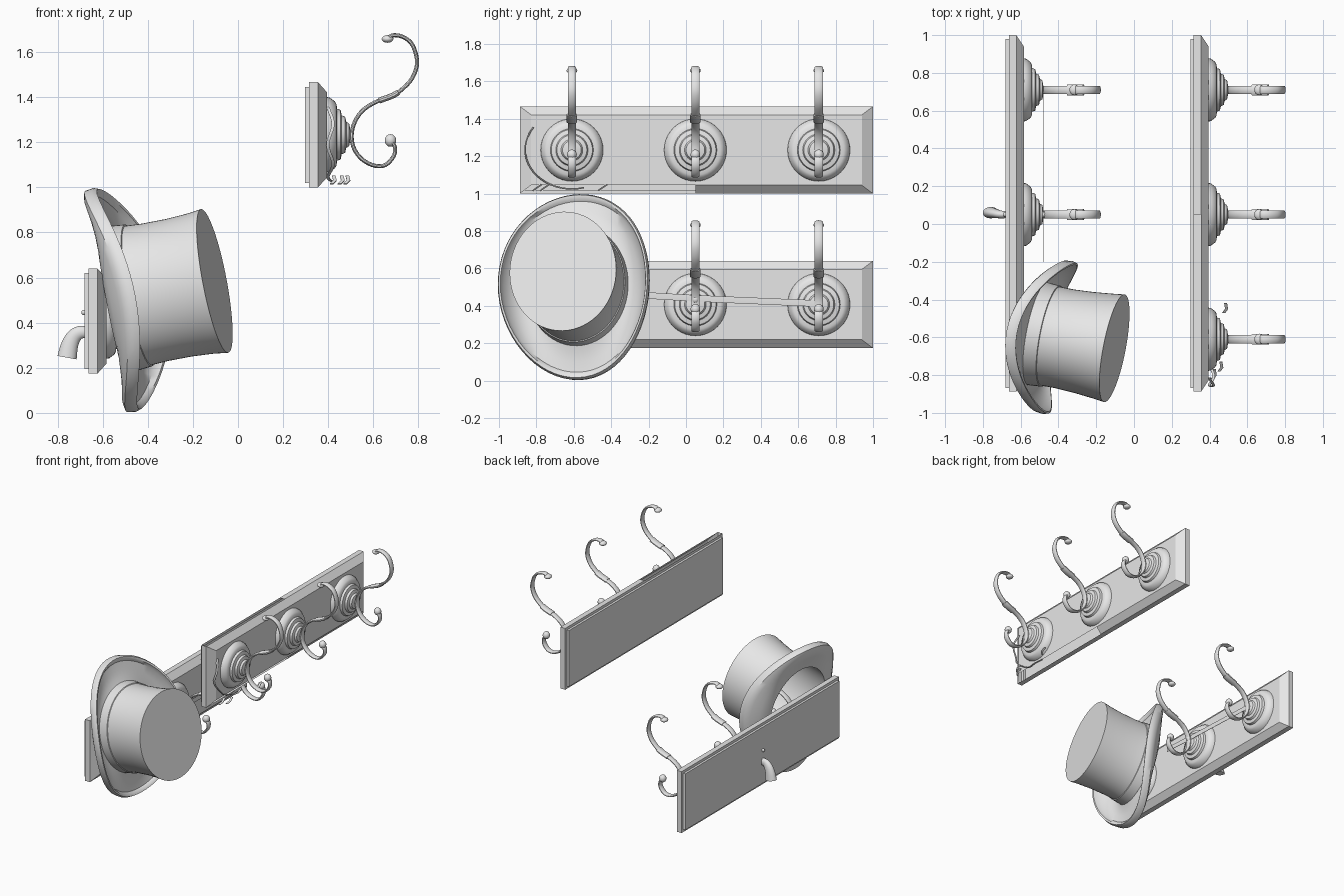
import bpy, bmesh, math
from mathutils import Vector

if "Cube" in bpy.data.objects:
    bpy.data.objects.remove(bpy.data.objects["Cube"])

grey = bpy.data.materials.new("light_grey")
grey.use_nodes = True
grey.diffuse_color = (0.8, 0.8, 0.8, 1)
grey.node_tree.nodes["Principled BSDF"].inputs["Base Color"].default_value = (0.8, 0.8, 0.8, 1)


def finish(name, bm, smooth=True):
    bmesh.ops.recalc_face_normals(bm, faces=bm.faces[:])
    mesh = bpy.data.meshes.new(name)
    bm.to_mesh(mesh)
    bm.free()
    mesh.materials.append(grey)
    ob = bpy.data.objects.new(name, mesh)
    bpy.context.collection.objects.link(ob)
    if smooth:
        bpy.ops.object.select_all(action='DESELECT')
        ob.select_set(True)
        bpy.context.view_layer.objects.active = ob
        bpy.ops.object.shade_smooth_by_angle(angle=math.radians(40))
    return ob


def loft(rings, caps=True):
    """Skin a list of rings that have equal point counts."""
    bm = bmesh.new()
    loops = [[bm.verts.new(p) for p in ring] for ring in rings]
    n = len(loops[0])
    for a, b in zip(loops, loops[1:]):
        for i in range(n):
            j = (i + 1) % n
            bm.faces.new((a[i], a[j], b[j], b[i]))
    if caps:
        bm.faces.new(loops[0])
        bm.faces.new(loops[-1])
    return bm


def ellipse(centre, u, v, n):
    turn = [2 * math.pi * i / n for i in range(n)]
    return [centre + u * math.cos(t) + v * math.sin(t) for t in turn]


def smooth_path(pts, steps=4):
    """Catmull-Rom interpolation through the points."""
    pts = [Vector(p) for p in pts]
    ext = [pts[0] * 2 - pts[1]] + pts + [pts[-1] * 2 - pts[-2]]
    out = []
    for a, b, c, d in zip(ext, ext[1:], ext[2:], ext[3:]):
        for k in range(steps):
            t = k / steps
            out.append(0.5 * (2 * b + (c - a) * t + (2 * a - 5 * b + 4 * c - d) * t * t
                              + (3 * b - a - 3 * c + d) * t ** 3))
    return out + [pts[-1]]


def strip(name, pts, side, thin, wide, n=10, widen=None):
    """Sweep an ellipse along a path; side is the direction of the wide axis."""
    rings = []
    for i, p in enumerate(pts):
        tangent = (pts[min(i + 1, len(pts) - 1)] - pts[max(i - 1, 0)]).normalized()
        normal = tangent.cross(side).normalized()
        k = 1 + (widen or 0) * i / (len(pts) - 1)
        rings.append(ellipse(p, normal * thin * k, side * wide * k, n))
    return finish(name, loft(rings))


def ball(name, centre, size):
    bm = bmesh.new()
    bmesh.ops.create_uvsphere(bm, u_segments=14, v_segments=8, radius=1)
    for v in bm.verts:
        v.co = Vector(centre) + Vector([a * b for a, b in zip(v.co, size)])
    return finish(name, bm)


X, Y, Z = Vector((1, 0, 0)), Vector((0, 1, 0)), Vector((0, 0, 1))

# Rack parts, measured from the middle of the board's front face
ROSETTE = [(-0.005, 0.168), (0.012, 0.165), (0.035, 0.148), (0.042, 0.135), (0.044, 0.115),
           (0.06, 0.11), (0.065, 0.086), (0.08, 0.08), (0.085, 0.058), (0.098, 0.05),
           (0.103, 0.022), (0.112, 0.018)]
HOOK = [(.269, .427), (.291, .441), (.331, .436), (.371, .409), (.393, .361), (.398, .307),
        (.376, .249), (.336, .205), (.291, .174), (.211, .143), (.153, .103), (.118, .045),
        (.109, -.013), (.122, -.066), (.158, -.111), (.211, -.137), (.26, -.133),
        (.296, -.093), (.3, -.053), (.282, -.026)]


def board(name, x, z, broken):
    # depth behind the face, then inset along y and z
    steps = [(-0.097, 0.02, 0.02), (-0.08, 0.02, 0.02), (-0.08, 0, 0), (-0.04, 0, 0), (0, 0.06, 0.045)]
    rings = []
    for d, iy, iz in steps:
        y0, y1, h = -0.888 + iy, 1 - iy, 0.233 - iz
        rings.append([Vector((x + d, y, z + k)) for y, k in ((y0, -h), (y1, -h), (y1, h), (y0, h))])
    bm = loft(rings)
    if broken:
        # open seams along the bottom bevel and the top wall
        bmesh.ops.recalc_face_normals(bm, faces=bm.faces[:])
        bmesh.ops.bisect_plane(bm, geom=bm.verts[:] + bm.edges[:] + bm.faces[:],
                               plane_co=(0, 0.05, 0), plane_no=Y)
        gone = []
        for f in bm.faces:
            c = f.calc_center_median()
            bevel = f.normal.z < -0.3 and f.normal.x > 0.3
            wall = f.normal.z > 0.9 and c.z > z + 0.22
            if c.y < 0.05 and (bevel or wall):
                gone.append(f)
        bmesh.ops.delete(bm, geom=gone, context='FACES')
    finish(name, bm, smooth=False)


def rack(prefix, x, z, broken=False):
    board(prefix + "_board", x, z, broken)
    for i, y in enumerate((-0.61, 0.05, 0.71)):
        tag = f"_{i + 1}"
        base = Vector((x, y, z))
        rings = [ellipse(base + X * d, Y * r, Z * r, 40) for d, r in ROSETTE]
        finish(prefix + "_rosette" + tag, loft(rings))
        path = smooth_path([base + Vector((a, 0, b)) for a, b in HOOK])
        strip(prefix + "_hook" + tag, path, Y, 0.009, 0.023)
        strip(prefix + "_hook_collar" + tag, path[30:36], Y, 0.013, 0.03)
        ball(prefix + "_hook_top_tip" + tag, base + Vector((.268, 0, .425)), (.027, .029, .017))
        ball(prefix + "_hook_low_tip" + tag, base + Vector((.281, 0, -.025)), (.026, .026, .028))


rack("upper", 0.395, 1.233, broken=True)
rack("lower", -0.583, 0.407)

# Top hat, in its own tilted frame
N = Vector((1, -0.19, 0.19)).normalized()
U = (Y - N * Y.dot(N)).normalized()
V = U.cross(N)
if V.z < 0:
    V = -V
BASE = Vector((-0.514, -0.58, 0.507))


def hat_ring(ru, rv, h, curl, n=64):
    ring = []
    for i in range(n):
        c, s = math.cos(2 * math.pi * i / n), math.sin(2 * math.pi * i / n)
        lift = h + curl * (0.1 * c * c - 0.05 * s * s)
        ring.append(BASE + U * ru * c + V * rv * s + N * lift)
    return ring


# half width, half height, height along axis, share of brim curl
HAT = [(.29, .324, .425, 0), (.282, .316, .36, 0), (.272, .31, .26, 0), (.266, .31, .15, 0),
       (.267, .315, .06, 0), (.272, .322, .005, 0), (.30, .36, -.003, .12), (.345, .41, 0, .42),
       (.385, .465, .012, .8), (.395, .482, .035, 1), (.405, .497, .037, 1), (.412, .505, .015, 1),
       (.408, .5, -.02, 1), (.385, .47, -.033, .85), (.34, .41, -.033, .45), (.29, .35, -.028, .1),
       (.258, .305, -.02, 0), (.254, .302, .1, 0), (.26, .302, .25, 0), (.278, .312, .413, 0)]
finish("top_hat", loft([hat_ring(*row) for row in HAT]))

# Hat band
BAND = [(.27, .32, .0, 0), (.277, .327, .004, 0), (.272, .32, .075, 0), (.264, .312, .078, 0)]
finish("hat_band", loft([hat_ring(*row) for row in BAND], caps=False))

# Spout behind the lower board
spout = smooth_path([(-.66, .05, .355), (-.70, .05, .357), (-.73, .055, .335),
                     (-.748, .058, .295), (-.758, .06, .245)])
strip("spout", spout, Y, 0.024, 0.017, 16, widen=0.8)
ball("spout_lever", (-.683, .05, .445), (.012, .012, .012))

# Ribbon strung between the lower hooks
tie = [Vector((-.48, -.2, .455)), Vector((-.48, .05, .44)), Vector((-.48, .71, .412))]
strip("ribbon", tie, Z, 0.002, 0.02, 6)
ball("ribbon_knot", (-.475, .05, .435), (.018, .02, .022))

# Loose cord and scraps beside the first upper rosette
arc = [Vector((.41 + .012 * math.sin(a * 7), -.61 + .25 * math.cos(a), 1.235 + .21 * math.sin(a)))
       for a in [math.radians(145 + 7 * k) for k in range(21)]]
strip("loose_cord", arc, X, 0.004, 0.008, 6)
for k, (y, dx) in enumerate(((-.82, .0), (-.78, .035), (-.47, .06))):
    scrap = [Vector((.415 + dx, y, 1.015)), Vector((.43 + dx, y + .02, 1.03)), Vector((.425 + dx, y + .05, 1.05))]
    strip(f"scrap_{k + 1}", scrap, X, 0.004, 0.009, 6)
